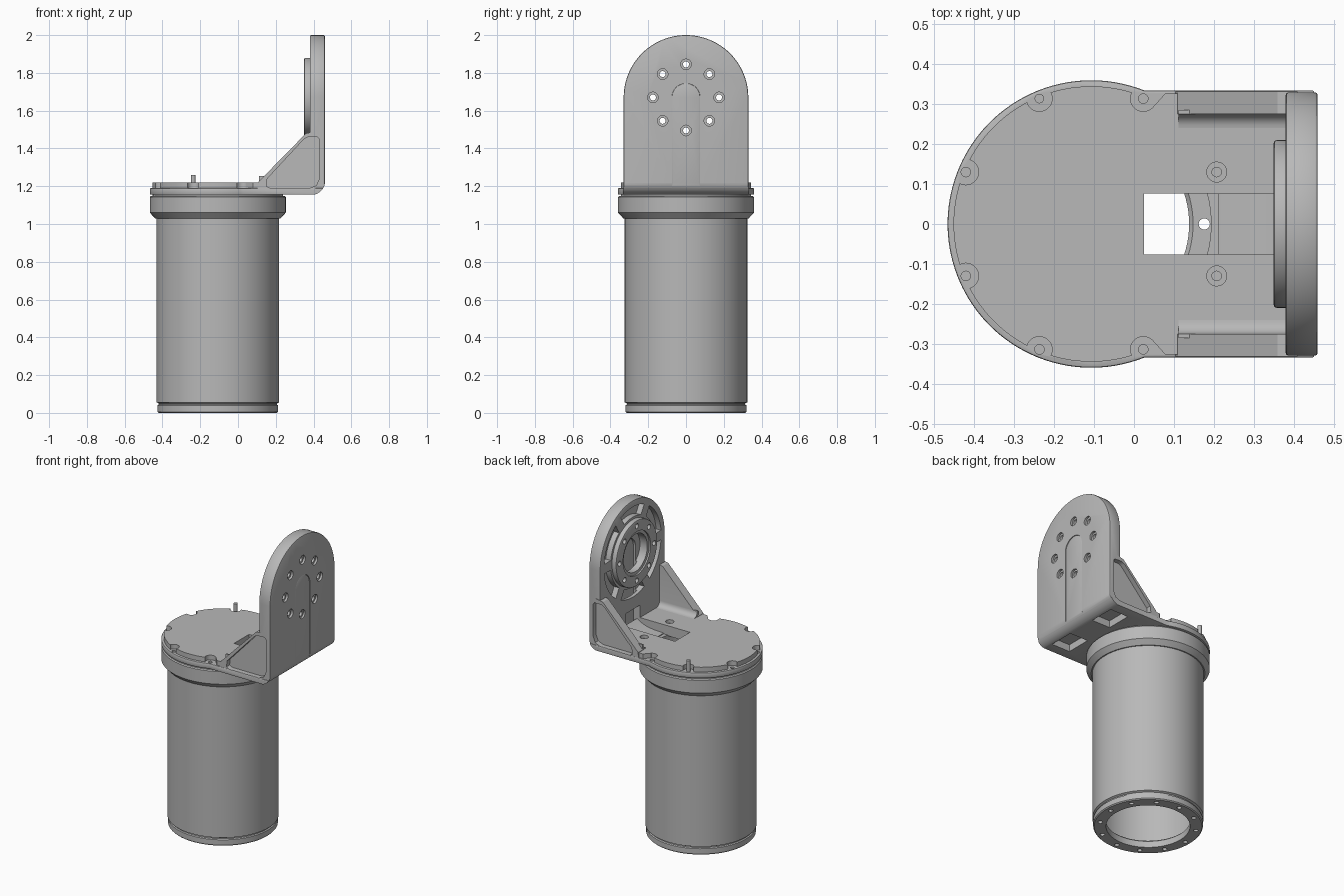
import bpy
import bmesh
from math import sin, cos, pi, radians, asin, degrees

if "Cube" in bpy.data.objects:
    bpy.data.objects.remove(bpy.data.objects["Cube"])

grey = bpy.data.materials.new("machined grey")
grey.use_nodes = True
grey.diffuse_color = (0.48, 0.48, 0.48, 1)
grey.node_tree.nodes["Principled BSDF"].inputs["Base Color"].default_value = (0.48, 0.48, 0.48, 1)

CX = -0.107          # tube axis
HUB = 1.67           # height of the output ring centre
BOLTS = 0.34         # top bolt circle radius


def make_object(name, bm):
    bmesh.ops.recalc_face_normals(bm, faces=bm.faces[:])
    mesh = bpy.data.meshes.new(name)
    bm.to_mesh(mesh)
    bm.free()
    mesh.materials.append(grey)
    obj = bpy.data.objects.new(name, mesh)
    bpy.context.collection.objects.link(obj)
    return obj


def arc(u, v, r, start, end, n):
    angles = [radians(start + (end - start) * i / n) for i in range(n + 1)]
    return [(u + r * cos(a), v + r * sin(a)) for a in angles]


def circle(u, v, r, n=28):
    return arc(u, v, r, 0, 360, n)[:-1]


def rect(u0, u1, v0, v1):
    return [(u0, v0), (u1, v0), (u1, v1), (u0, v1)]


def mirror(pts, side):
    return [(u, v * side) for u, v in pts]


def prism(name, axis, pts, lo, hi, bevel=0):
    """Extrude a 2D outline along an axis, optionally rounding both rims."""
    place = {"x": lambda u, v, w: (w, u, v),
             "y": lambda u, v, w: (u, w, v),
             "z": lambda u, v, w: (u, v, w)}[axis]
    bm = bmesh.new()
    bottom = bm.faces.new([bm.verts.new(place(u, v, lo)) for u, v in pts])
    top = bmesh.ops.extrude_face_region(bm, geom=[bottom], use_keep_orig=True)["geom"]
    moved = [g for g in top if isinstance(g, bmesh.types.BMVert)]
    bmesh.ops.translate(bm, verts=moved, vec=place(0, 0, hi - lo))
    if bevel:
        bmesh.ops.recalc_face_normals(bm, faces=bm.faces[:])
        caps = [f for f in bm.faces if len(f.verts) == len(pts)]
        rims = list({e for f in caps for e in f.edges})
        bmesh.ops.bevel(bm, geom=rims, offset=bevel, segments=2, profile=0.5, affect="EDGES")
    return make_object(name, bm)


def lathe(name, profile, n=96):
    bm = bmesh.new()
    rings = [[bm.verts.new((CX + r * cos(2 * pi * i / n), r * sin(2 * pi * i / n), z))
              for i in range(n)] for r, z in profile]
    for a, b in zip(rings, rings[1:] + rings[:1]):
        for i in range(n):
            j = (i + 1) % n
            bm.faces.new((a[i], a[j], b[j], b[i]))
    return make_object(name, bm)


def combine(target, others, operation):
    """Boolean a list of solids into the target and discard them."""
    for other in others:
        mod = target.modifiers.new("bool", "BOOLEAN")
        mod.operation, mod.solver, mod.object = operation, "EXACT", other
        other.hide_render = True
    bpy.context.view_layer.update()
    graph = bpy.context.evaluated_depsgraph_get()
    mesh = bpy.data.meshes.new_from_object(target.evaluated_get(graph))
    target.modifiers.clear()
    target.data = mesh
    for other in others:
        bpy.data.objects.remove(other)


# Hollow motor tube with bottom ring and top flange
tube = lathe("motor_tube", [
    (0.245, 0), (0.314, 0), (0.32, 0.006), (0.32, 0.04), (0.313, 0.044), (0.313, 0.05),
    (0.325, 0.056), (0.325, 1.03), (0.332, 1.03), (0.36, 1.06), (0.36, 1.142),
    (0.354, 1.148), (0.345, 1.148), (0.345, 1.16), (0.3, 1.16), (0.3, 1.06),
    (0.306, 1.05), (0.306, 0.05), (0.255, 0.05), (0.245, 0.04)])
combine(tube, [prism("cut", "z", circle(CX + 0.283 * cos(k * pi / 6), 0.283 * sin(k * pi / 6), 0.014, 16),
                     -0.02, 0.08) for k in range(12)], "DIFFERENCE")


# Bracket body: base plate, raised deck, upright, ring boss and gussets
def keyhole(r, half, x_end):
    a = degrees(asin(half / r))
    return arc(CX, 0, r, a, 360 - a, 72) + [(x_end, -half), (x_end, half)]


def arch(half, bottom):
    return arc(0, HUB, half, 0, 180, 48) + [(-half, bottom), (half, bottom)]


bracket = prism("l_bracket", "z", keyhole(0.36, 0.334, 0.457), 1.155, 1.19, 0.005)
parts = [
    prism("deck", "z", keyhole(0.345, 0.327, 0.42), 1.17, 1.22),
    prism("upright", "x", arch(0.33, 1.156), 0.38, 0.46, 0.007),
    prism("ring_boss", "x", circle(0, HUB, 0.21, 64), 0.35, 0.395, 0.007)]
gusset = [(0.10, 1.17), (0.11, 1.225), (0.36, 1.48), (0.41, 1.49), (0.41, 1.17)]
for side in (-1, 1):
    lo, hi = sorted((side * 0.275, side * 0.332))
    parts.append(prism("gusset", "y", gusset, lo, hi))
    cove = arc(0.24, 1.255, 0.035, -90, 0, 6) + [(0.285, 1.255), (0.285, 1.2), (0.24, 1.2)]
    parts.append(prism("cove", "x", [(side * y, z) for y, z in cove], 0.112, 0.40))
combine(bracket, parts, "UNION")

# Rounded outer heel, cable window, channel and conduit
heel = arc(0.39, 1.225, 0.0705, -90, 0, 12) + [(0.5, 1.225), (0.5, 1.1), (0.39, 1.1)]
channel = [(0.2, 1.165), (0.28, 1.168), (0.33, 1.176), (0.37, 1.19), (0.42, 1.22), (0.42, 1.3), (0.2, 1.3)]
cuts = [
    prism("cut", "y", heel, -0.5, 0.5),
    prism("cut", "z", rect(0.025, 0.212, -0.076, 0.076), 1.1, 1.3),
    prism("cut", "y", channel, -0.075, 0.075),
    prism("cut", "x", arch(0.075, 1.19), 0.402, 0.48),
    prism("cut", "x", circle(0, HUB, 0.12, 48), 0.33, 0.412),
    prism("cut", "x", circle(0, HUB, 0.14, 48), 0.33, 0.36)]

# Pockets around the ring, separated by ribs
for k in range(6):
    a = 60 * k
    pocket = arc(0, HUB, 0.29, a + 6, a + 54, 14) + arc(0, HUB, 0.225, a + 52, a + 8, 12)
    cuts.append(prism("cut", "x", pocket, 0.36, 0.415))

# Gusset side pockets, underside pockets, deck edge relief and deck screws
side_pocket = [(0.17, 1.19), (0.15, 1.2), (0.155, 1.24), (0.35, 1.45), (0.37, 1.46), (0.42, 1.46),
               (0.43, 1.45), (0.43, 1.24), (0.415, 1.205), (0.38, 1.19)]
relief = [(0.03, 0.29), (0.045, 0.29), (0.09, 0.34), (0.03, 0.34)]
for side in (-1, 1):
    lo, hi = sorted((side * 0.3, side * 0.36))
    cuts.append(prism("cut", "y", side_pocket, lo, hi))
    cuts.append(prism("cut", "z", mirror(rect(0.27, 0.40, 0.1, 0.265), side), 1.12, 1.2))
    cuts.append(prism("cut", "z", mirror(relief, side), 1.19, 1.25))
    for angle in (22.5, 67.5, 112.5, 157.5):
        a = radians(angle)
        x, y = CX + BOLTS * cos(a), side * BOLTS * sin(a)
        inner = angle < 30
        cuts.append(prism("cut", "z", circle(x, y, 0.025 if inner else 0.032), 1.2 if inner else 1.19, 1.26))
        cuts.append(prism("cut", "z", circle(x, y, 0.012, 16), 1.165, 1.26))


# Through holes with outer counterbores on the upright
def ring_holes():
    holes = []
    for k in range(8):
        y, z = 0.175 * cos(k * pi / 4), HUB + 0.175 * sin(k * pi / 4)
        holes.append(prism("cut", "x", circle(y, z, 0.016, 16), 0.3, 0.5))
        holes.append(prism("cut", "x", circle(y, z, 0.028), 0.446, 0.5))
    return holes


combine(bracket, cuts + ring_holes(), "DIFFERENCE")

# Cover closing the conduit in the outer face
cover = prism("conduit_cover", "x", arch(0.0755, 1.185), 0.425, 0.458, 0.006)
combine(cover, [prism("cut", "y", heel, -0.5, 0.5)] + ring_holes(), "DIFFERENCE")

# Smooth shading with sharp edges kept
for obj in (tube, bracket, cover):
    bpy.ops.object.select_all(action="DESELECT")
    obj.select_set(True)
    bpy.context.view_layer.objects.active = obj
    bpy.ops.object.shade_smooth_by_angle(angle=radians(30))
